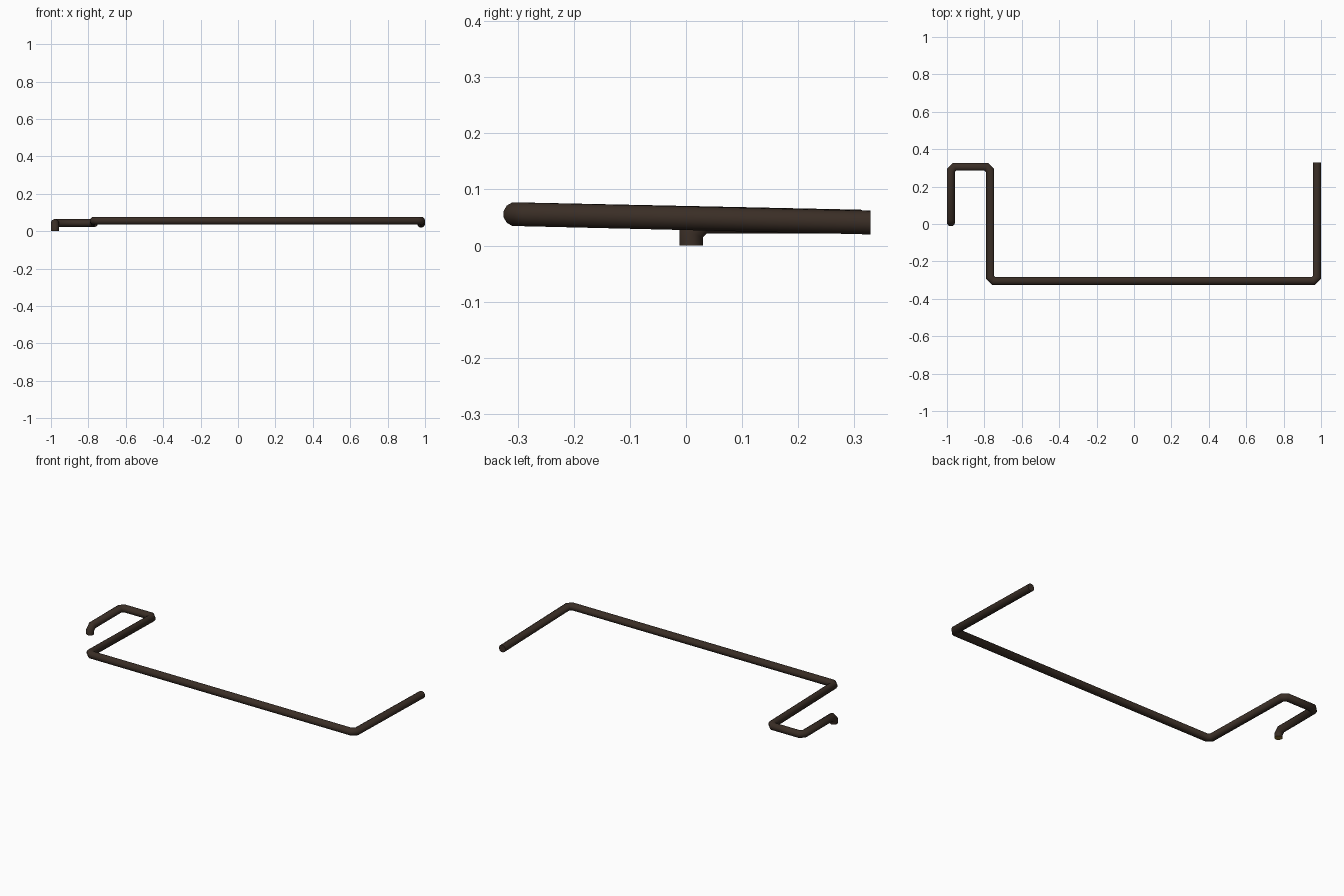
import bpy, bmesh, math
from mathutils import Vector

if "Cube" in bpy.data.objects:
    bpy.data.objects.remove(bpy.data.objects["Cube"])

R, SIDES, CUT = 0.021, 12, 0.02


def material(name, rgb):
    m = bpy.data.materials.new(name)
    m.diffuse_color = (*rgb, 1)
    m.use_nodes = True
    m.node_tree.nodes["Principled BSDF"].inputs["Base Color"].default_value = m.diffuse_color
    return m


# Corner points of the bent rod centreline, from foot to free end
corners = [Vector(p) for p in (
    (-0.979, 0.009, 0.0), (-0.979, 0.009, 0.043), (-0.979, 0.306, 0.043),
    (-0.770, 0.306, 0.043), (-0.770, -0.304, 0.056), (0.979, -0.304, 0.056),
    (0.979, 0.329, 0.041))]

# Cut each corner into one short diagonal
path = [corners[0]]
for a, b, c in zip(corners, corners[1:], corners[2:]):
    path += [b + (a - b).normalized() * CUT, b + (c - b).normalized() * CUT]
path.append(corners[-1])

# Sweep a round section with mitred joints
bm = bmesh.new()
dirs = [(q - p).normalized() for p, q in zip(path, path[1:])]
ring = []
for i in range(SIDES):
    t = 2 * math.pi * (i + 0.5) / SIDES
    ring.append(path[0] + Vector((math.cos(t), math.sin(t), 0)) * R / math.cos(math.pi / SIDES))
rings = [[bm.verts.new(p) for p in ring]]
for k in range(1, len(path)):
    d = dirs[k - 1]
    n = d + dirs[k] if k < len(dirs) else (Vector((0, 1, 0)))
    ring = [p + d * ((path[k] - p).dot(n) / d.dot(n)) for p in ring]
    rings.append([bm.verts.new(p) for p in ring])
for lo, hi in zip(rings, rings[1:]):
    for i in range(SIDES):
        j = (i + 1) % SIDES
        bm.faces.new((lo[i], lo[j], hi[j], hi[i]))
# End caps: the foot end shows bare brass
foot = bm.faces.new(rings[0][::-1])
foot.material_index = 1
bm.faces.new(rings[-1])
bmesh.ops.recalc_face_normals(bm, faces=bm.faces[:])

mesh = bpy.data.meshes.new("bent_rod")
bm.to_mesh(mesh)
bm.free()
mesh.materials.append(material("dark brown", (0.042, 0.027, 0.019)))
mesh.materials.append(material("brass", (0.25, 0.15, 0.03)))
rod = bpy.data.objects.new("bent_rod", mesh)
bpy.context.collection.objects.link(rod)
bpy.context.view_layer.objects.active = rod
rod.select_set(True)
bpy.ops.object.shade_smooth_by_angle(angle=math.radians(40))
